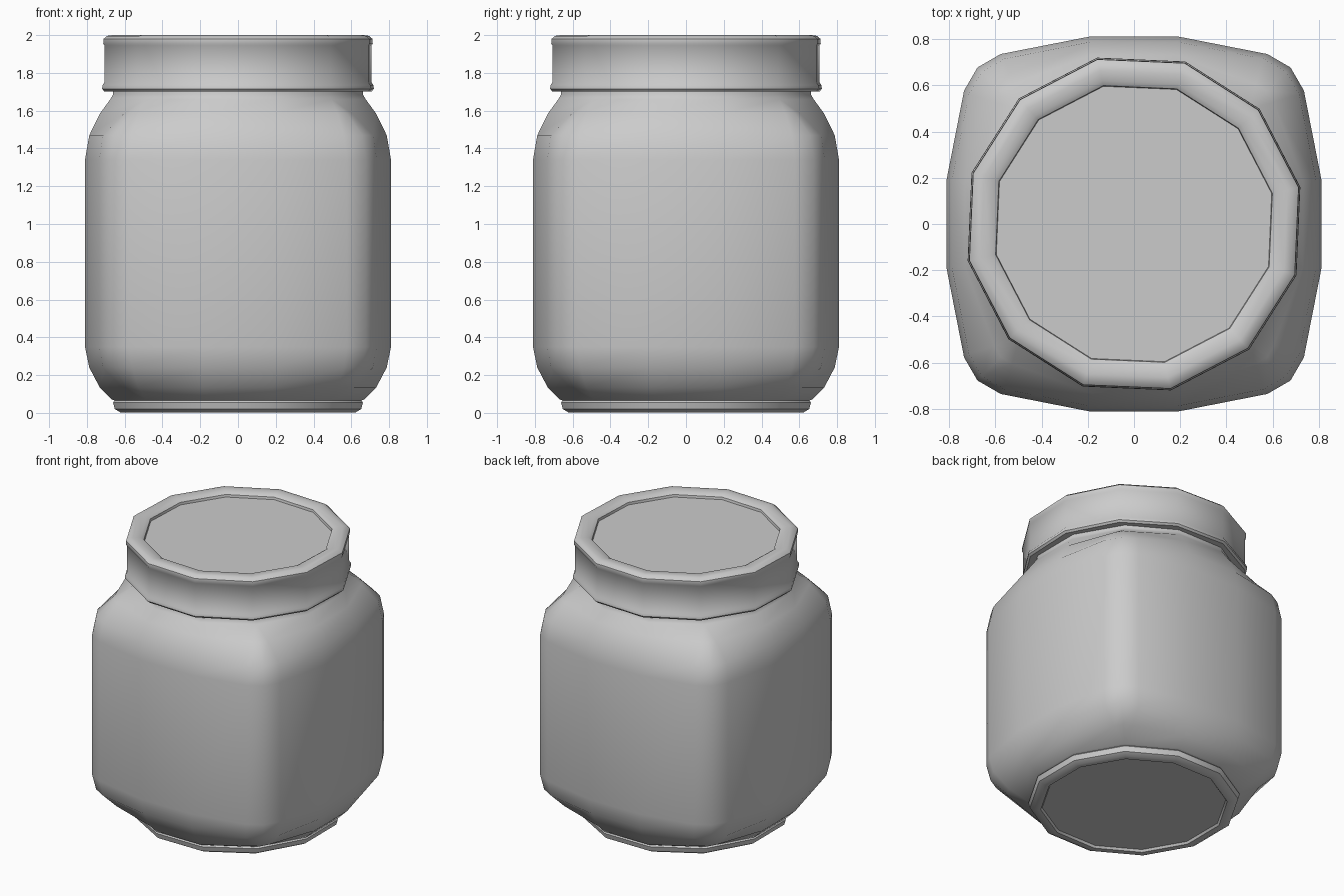
import bpy, bmesh
from math import cos, sin, radians

if "Cube" in bpy.data.objects:
    bpy.data.objects.remove(bpy.data.objects["Cube"])


def circle(r, z, n=12, phase=0.0):
    return [(r * cos(radians(phase + 360 * i / n)), r * sin(radians(phase + 360 * i / n)), z)
            for i in range(n)]


def loft(name, rings, angle):
    """Bridge matching rings, cap both ends, smooth by angle."""
    bm = bmesh.new()
    loops = [[bm.verts.new(p) for p in ring] for ring in rings]
    n = len(loops[0])
    for a, b in zip(loops, loops[1:]):
        for i in range(n):
            j = (i + 1) % n
            bm.faces.new((a[i], a[j], b[j], b[i]))
    bm.faces.new(loops[0][::-1])
    bm.faces.new(loops[-1])
    bmesh.ops.remove_doubles(bm, verts=bm.verts, dist=0.0005)
    bmesh.ops.recalc_face_normals(bm, faces=bm.faces)
    mesh = bpy.data.meshes.new(name)
    bm.to_mesh(mesh)
    bm.free()
    ob = bpy.data.objects.new(name, mesh)
    bpy.context.collection.objects.link(ob)
    bpy.ops.object.select_all(action='DESELECT')
    ob.select_set(True)
    bpy.context.view_layer.objects.active = ob
    bpy.ops.object.shade_smooth_by_angle(angle=radians(angle))
    return ob


# Jar cross-section: one quadrant of the rounded square, turned four times
QUADRANT = [(0.81, 0.195), (0.735, 0.577), (0.677, 0.677), (0.577, 0.735), (0.195, 0.81)]
SQUARE = []
for k in range(4):
    c, s = [(1, 0), (0, 1), (-1, 0), (0, -1)][k]
    SQUARE += [(c * x - s * y, s * x + c * y) for x, y in QUADRANT]
# Matching directions on a 12-sided circle; each corner trio merges into one point
ANGLES = [90 * k + a for k in range(4) for a in (15, 45, 45, 45, 75)]


def jar_ring(z, scale, blend=0.0, r=0.69):
    return [((1 - blend) * scale * x + blend * r * cos(radians(a)),
             (1 - blend) * scale * y + blend * r * sin(radians(a)), z)
            for (x, y), a in zip(SQUARE, ANGLES)]


# Jar body: round foot, square middle, round neck
loft("jar_body", [
    jar_ring(0.018, 1, 1, 0.595),
    jar_ring(0.003, 1, 1, 0.605),
    jar_ring(0.003, 1, 1, 0.645),
    jar_ring(0.02, 1, 1, 0.675),
    jar_ring(0.055, 1, 1, 0.685),
    jar_ring(0.065, 1, 1, 0.675),
    jar_ring(0.07, 1, 1, 0.69),
    jar_ring(0.135, 0.97, 0.45, 0.69),
    jar_ring(0.24, 0.972),
    jar_ring(0.35, 1),
    jar_ring(1.34, 1),
    jar_ring(1.47, 0.972),
    jar_ring(1.585, 0.97, 0.5, 0.70),
    jar_ring(1.66, 1, 1, 0.70),
    jar_ring(1.685, 1, 1, 0.685),
    jar_ring(1.72, 1, 1, 0.685),
], 40)

# Screw lid: bottom bead, straight wall, rolled top rim, sunken panel
LID = [(0.69, 1.702), (0.725, 1.702), (0.737, 1.715), (0.735, 1.735), (0.724, 1.75),
       (0.724, 1.945), (0.731, 1.955), (0.729, 1.98), (0.71, 1.996), (0.68, 2.0),
       (0.635, 1.996), (0.613, 1.982), (0.61, 1.965)]
loft("lid", [circle(r, z, phase=12.5) for r, z in LID], 40)
